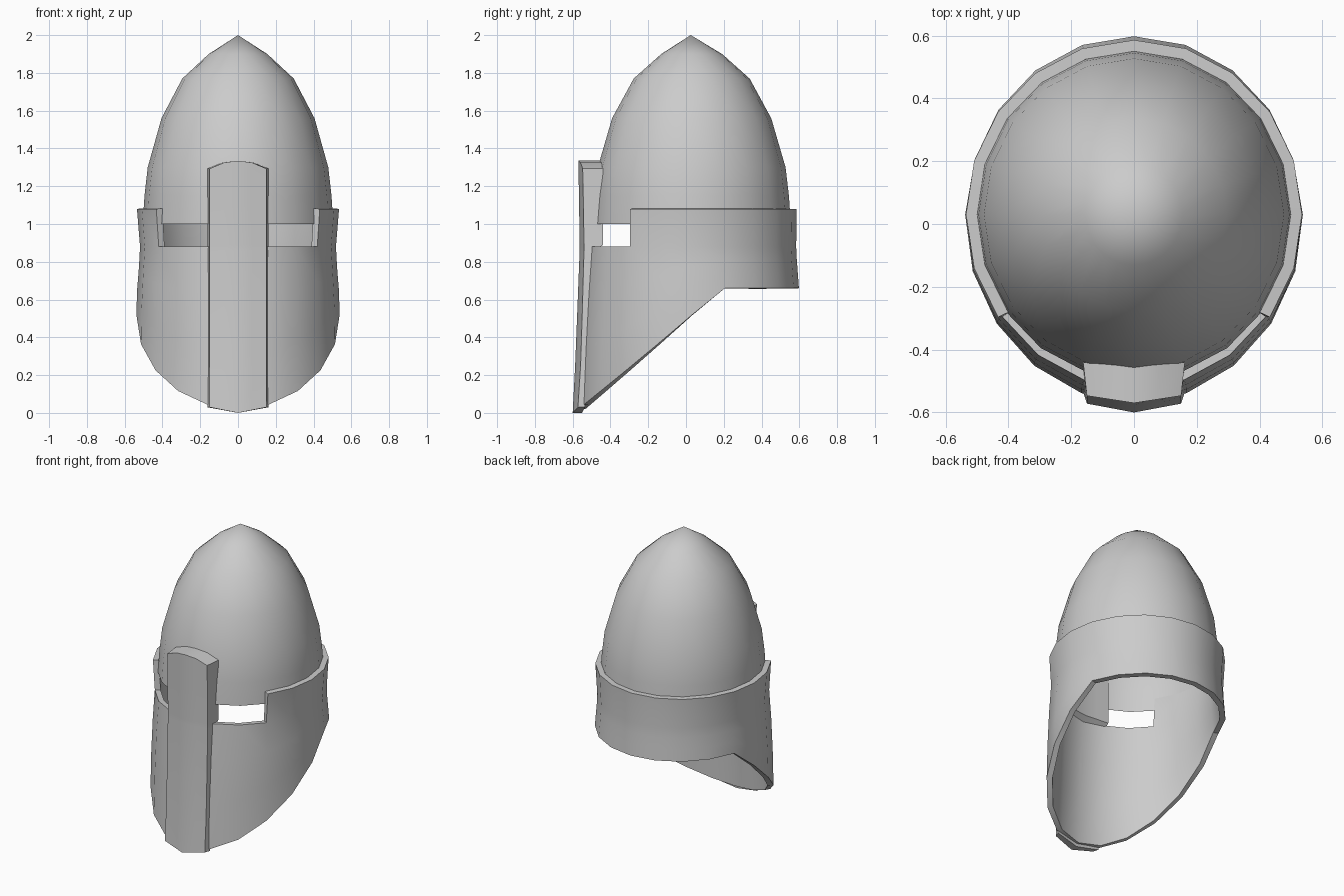
import bpy, math

if "Cube" in bpy.data.objects:
    bpy.data.objects.remove(bpy.data.objects["Cube"])

N = 20      # sides around the helmet
CY = 0.03   # centre of the rings in y


def make(name, verts, faces, thickness=0.0, angle=35):
    me = bpy.data.meshes.new(name)
    me.from_pydata(verts, [], faces)
    me.update()
    ob = bpy.data.objects.new(name, me)
    bpy.context.collection.objects.link(ob)
    bpy.ops.object.select_all(action='DESELECT')
    ob.select_set(True)
    bpy.context.view_layer.objects.active = ob
    bpy.ops.object.mode_set(mode='EDIT')
    bpy.ops.mesh.select_all(action='SELECT')
    bpy.ops.mesh.normals_make_consistent(inside=False)
    bpy.ops.object.mode_set(mode='OBJECT')
    if thickness:
        # make sure the shell faces outward before thickening inward
        p = me.polygons[0]
        if p.normal.x * p.center.x + p.normal.y * (p.center.y - CY) < 0:
            me.flip_normals()
        mod = ob.modifiers.new("thickness", 'SOLIDIFY')
        mod.thickness = thickness
        mod.offset = -1
        bpy.ops.object.modifier_apply(modifier=mod.name)
    bpy.ops.object.shade_smooth_by_angle(angle=math.radians(angle))
    return ob


def interp(table, z):
    for (z0, *a), (z1, *b) in zip(table, table[1:]):
        if z <= z1:
            t = max(0, (z - z0) / (z1 - z0))
            return [p + (q - p) * t for p, q in zip(a, b)]
    return table[-1][1:]


def around(i, rx, ry, z):
    a = 2 * math.pi * i / N     # 0 = back, N/2 = front
    return (rx * math.sin(a), CY + ry * math.cos(a), z)


# pointed dome, an open shell
rings = [(1.0, .505), (1.15, .495), (1.3, .478), (1.56, .405), (1.77, .295), (1.9, .155)]
verts = [around(i, r, r * 1.04, z) for z, r in rings for i in range(N)]
faces = [(k * N + i, k * N + (i + 1) % N, (k + 1) * N + (i + 1) % N, (k + 1) * N + i)
         for k in range(len(rings) - 1) for i in range(N)]
verts.append((0, 0.025, 2.0))
top = (len(rings) - 1) * N
faces += [(top + i, top + (i + 1) % N, len(verts) - 1) for i in range(N)]
make("dome", verts, faces, angle=40)

# neck band and face plate: high at the back, sloping down to the chin
wall = [(0.0, .54, .60), (.36, .54, .585), (.63, .536, .57), (.86, .517, .553), (1.08, .535, .556)]
verts, faces = [], []
ROWS = 5
for i in range(N):
    y = around(i, .54, .59, 0)[1]
    low = min(.66, max(.005, .66 - .84 * (.2 - y)))
    for z in (low, low + (.88 - low) * .35, low + (.88 - low) * .7, .88, 1.08):
        verts.append(around(i, *interp(wall, z), z))
for i in range(N):
    j = (i + 1) % N
    eye_gap = 7 <= i < 13       # open strip at the front for the eyes
    for k in range(ROWS - 1 - eye_gap):
        faces.append((i * ROWS + k, j * ROWS + k, j * ROWS + k + 1, i * ROWS + k + 1))
make("face_plate", verts, faces, thickness=.036)

# nose guard: curved bar; rows of z, side front y, middle front y, back y
rows = [(0.0, -.572, -.60, -.535), (.25, -.558, -.587, -.51), (.5, -.55, -.577, -.495),
        (.86, -.54, -.563, -.475), (.89, -.54, -.563, -.44), (1.1, -.543, -.566, -.44),
        (1.335, -.547, -.57, -.44)]
verts, faces = [], []
cols = (-1, -.5, 0, .5, 1)
for k, (z, ys, ym, yb) in enumerate(rows):
    for c in cols:
        dz = {0: .03 * abs(c), len(rows) - 1: -.042 * c * c}.get(k, 0)
        verts.append((c * .15, ym + (ys - ym) * abs(c), z + dz))
    for c in reversed(cols):
        dz = {0: .03 * abs(c), len(rows) - 1: -.042 * c * c}.get(k, 0)
        verts.append((c * .162, yb - .015 * (1 - abs(c)), z + dz))
M = 10
for k in range(len(rows) - 1):
    for i in range(M):
        j = (i + 1) % M
        faces.append((k * M + i, k * M + j, (k + 1) * M + j, (k + 1) * M + i))
for b in (0, (len(rows) - 1) * M):
    for i in range(4):
        faces.append((b + i, b + i + 1, b + 8 - i, b + 9 - i))
make("nose_guard", verts, faces)
